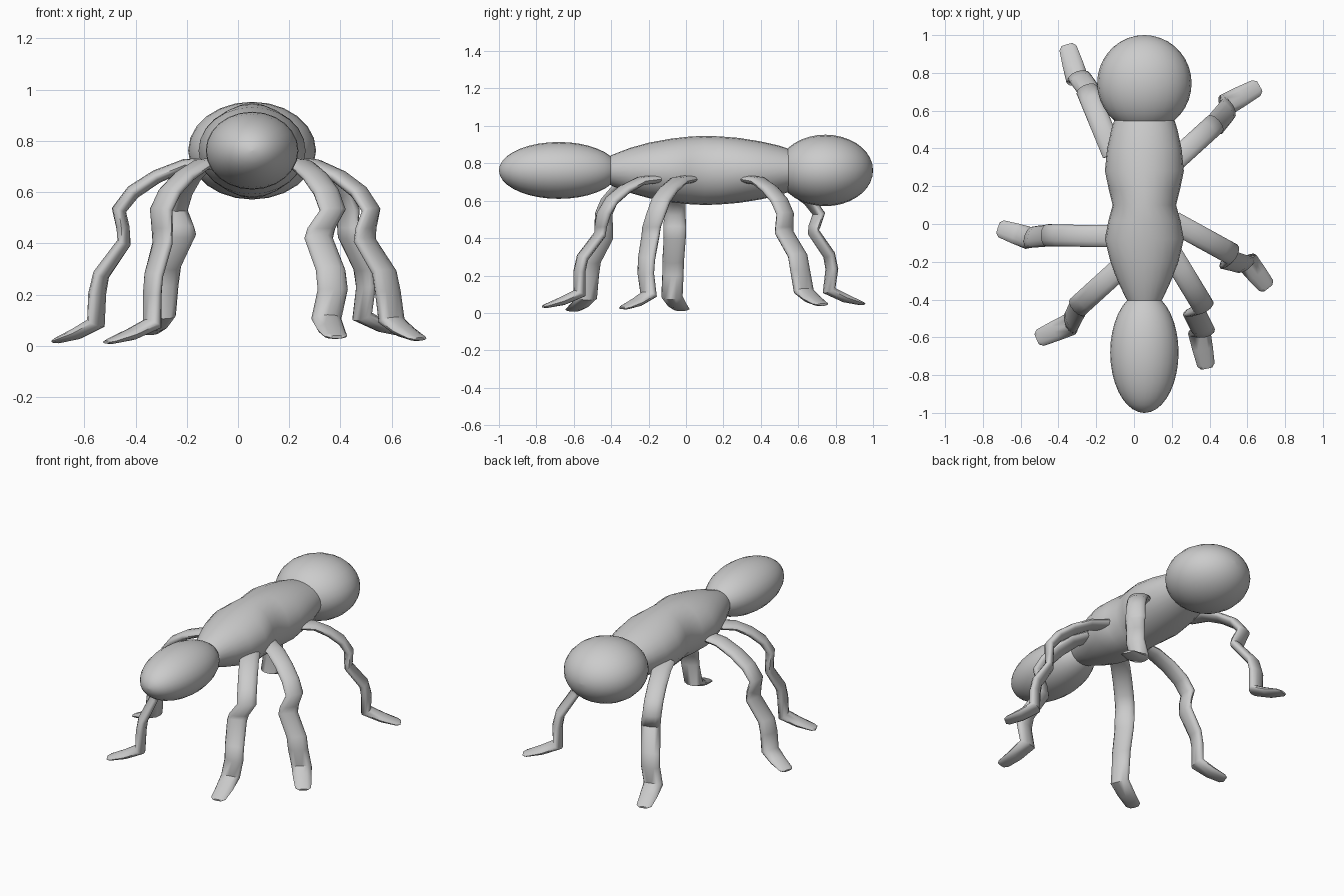
import bpy, bmesh
from math import cos, sin, pi, radians
from mathutils import Vector

if "Cube" in bpy.data.objects:
    bpy.data.objects.remove(bpy.data.objects["Cube"])

CX, CZ = 0.055, 0.762   # body axis


def finish(bm, name):
    bmesh.ops.recalc_face_normals(bm, faces=bm.faces)
    me = bpy.data.meshes.new(name)
    bm.to_mesh(me)
    bm.free()
    ob = bpy.data.objects.new(name, me)
    bpy.context.collection.objects.link(ob)
    bpy.ops.object.select_all(action='DESELECT')
    ob.select_set(True)
    bpy.context.view_layer.objects.active = ob
    bpy.ops.object.shade_smooth_by_angle(angle=radians(60))
    return ob


def loft(name, sections, n):
    """Sections are (centre, half-axis a, half-axis b) ellipses joined in order."""
    bm = bmesh.new()
    rings = [[bm.verts.new(c + a * cos(2 * pi * i / n) + b * sin(2 * pi * i / n))
              for i in range(n)] for c, a, b in sections]
    for r, s in zip(rings, rings[1:]):
        for i in range(n):
            j = (i + 1) % n
            bm.faces.new((r[i], r[j], s[j], s[i]))
    bm.faces.new(rings[0])
    bm.faces.new(rings[-1])
    return finish(bm, name)


def ellipsoid(name, y, rx, ry, rz):
    n = 18
    sections = []
    for k in range(n + 1):
        t = max(0.01, min(pi - 0.01, pi * k / n))
        sections.append((Vector((CX, y - ry * cos(t), CZ)),
                         Vector((rx * sin(t), 0, 0)), Vector((0, 0, rz * sin(t)))))
    return loft(name, sections, 24)


# Head and abdomen
ellipsoid("head", -0.68, 0.181, 0.32, 0.152)
ellipsoid("abdomen", 0.745, 0.25, 0.255, 0.191)

# Thorax: pinched in width at the middle, (y, half width, half height)
thorax = [(-0.44, 0.07, 0.06), (-0.39, 0.10, 0.085), (-0.3, 0.142, 0.12), (-0.2, 0.18, 0.148),
          (-0.08, 0.209, 0.17), (0.02, 0.19, 0.181), (0.1, 0.168, 0.185), (0.18, 0.188, 0.182),
          (0.28, 0.209, 0.174), (0.4, 0.197, 0.155), (0.5, 0.175, 0.132), (0.58, 0.15, 0.105)]
loft("thorax", [(Vector((CX, y, CZ)), Vector((w, 0, 0)), Vector((0, 0, h)))
                for y, w, h in thorax], 24)

# Legs: plan positions of hip, knee, shin, calf, ankle, toe, then foot lift
legs = {
    "front_left_leg": ((-.08, -.24), (-.30, -.44), (-.295, -.44), (-.335, -.52), (-.335, -.53), (-.515, -.61), 0.0),
    "middle_left_leg": ((-.10, -.065), (-.465, -.06), (-.445, -.06), (-.55, -.07), (-.555, -.075), (-.72, -.02), 0.003),
    "rear_left_leg": ((-.11, .37), (-.25, .71), (-.22, .68), (-.29, .78), (-.30, .765), (-.355, .95), 0.035),
    "front_right_leg": ((.20, -.16), (.37, -.44), (.315, -.46), (.37, -.57), (.345, -.57), (.385, -.765), 0.02),
    "middle_right_leg": ((.21, .01), (.52, -.16), (.495, -.19), (.585, -.215), (.60, -.20), (.71, -.34), 0.012),
    "rear_right_leg": ((.21, .33), (.43, .53), (.43, .525), (.50, .61), (.485, .63), (.665, .73), 0.03),
}
for name, (hip, knee, shin, calf, ankle, toe, lift) in legs.items():
    hip, knee, shin, calf, ankle, toe = [Vector(p) for p in (hip, knee, shin, calf, ankle, toe)]
    upper = (knee - hip).normalized()
    lower = (toe - ankle).normalized()
    # (plan point, height, heading blend, half width, half thickness)
    path = [(hip.lerp(knee, f), z, 0, 0.058, t) for f, z, t in
            ((0, .715, .022), (.3, .705, .024), (.6, .66, .027), (.85, .60, .029), (1, .53, .029))]
    path += [(knee.lerp(shin, .8), .46, .3, .06, .026), (shin, .40 + lift, .5, .06, .027),
             (shin.lerp(calf, .85), .275 + lift, .8, .06, .03), (calf, .20 + lift, 1, .06, .031),
             (ankle, .085 + lift, 1, .06, .034), (ankle.lerp(toe, .45), .045 + lift, 1, .055, .024),
             (ankle.lerp(toe, .9), .018 + lift, 1, .047, .012), (toe, .014 + lift, 1, .03, .006)]
    pts = [Vector((p.x, p.y, z)) for p, z, *_ in path]
    sections = []
    for i, (_, _, blend, w, t) in enumerate(path):
        head = upper.lerp(lower, blend).normalized()
        side = Vector((-head.y, head.x, 0))
        tangent = pts[min(i + 1, len(pts) - 1)] - pts[max(i - 1, 0)]
        sections.append((pts[i], side * w, tangent.cross(side).normalized() * t))
    loft(name, sections, 12)
